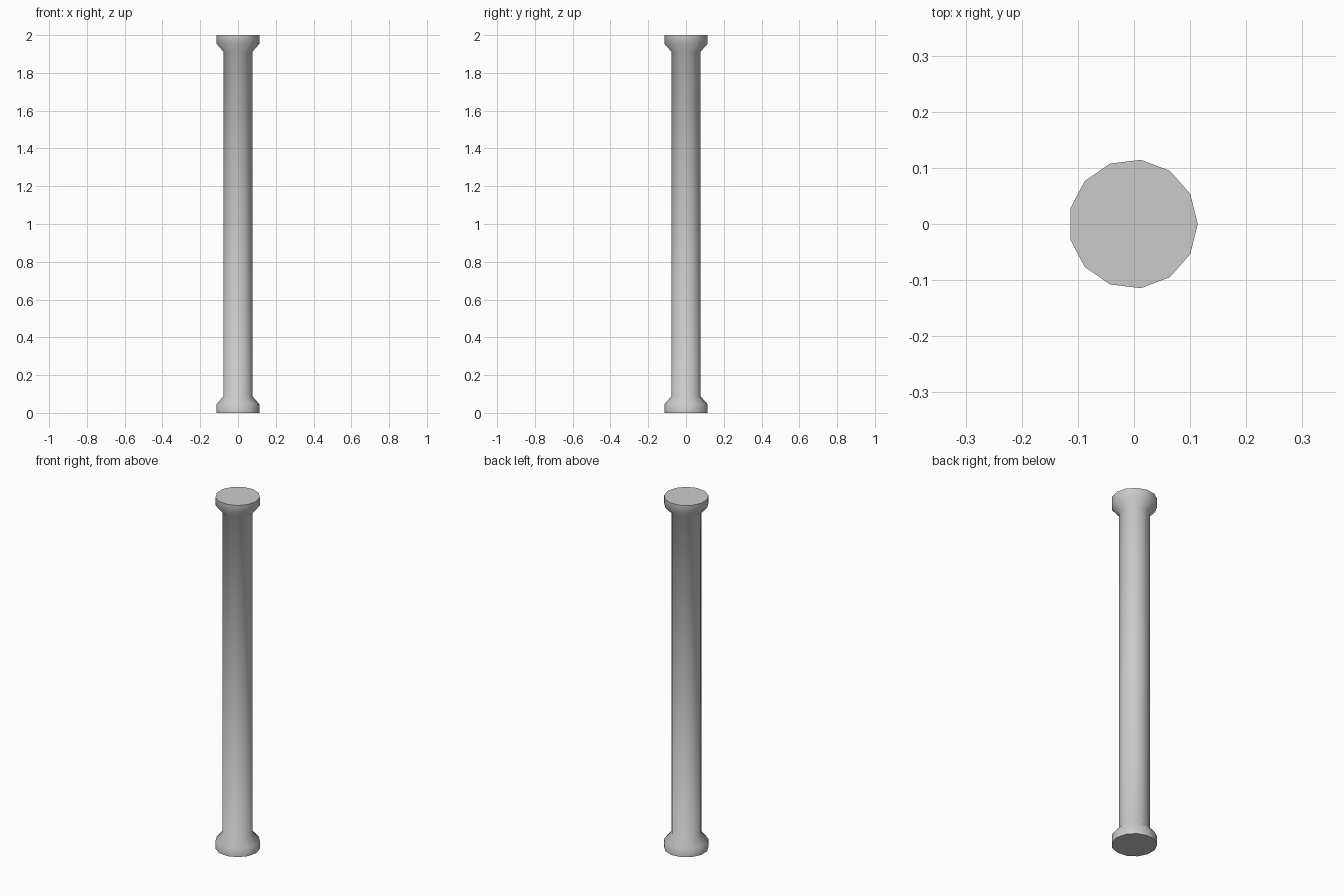
import bpy, bmesh, math

if "Cube" in bpy.data.objects:
    bpy.data.objects.remove(bpy.data.objects["Cube"])

SIDES = 13
R_END, R_SHAFT = 0.1152, 0.078
# (radius, height) profile from foot to head
profile = [(R_END, 0.0), (R_END, 0.046), (R_SHAFT, 0.088),
           (R_SHAFT, 1.912), (R_END, 1.954), (R_END, 2.0)]
# odd side count: shift so the bounding box is centred
x_off = -R_END * (1 - math.cos(math.pi / SIDES)) / 2

bm = bmesh.new()
rings = []
for r, z in profile:
    rings.append([bm.verts.new((x_off + r * math.cos(2 * math.pi * i / SIDES),
                                r * math.sin(2 * math.pi * i / SIDES), z))
                  for i in range(SIDES)])

# side walls
for a, b in zip(rings, rings[1:]):
    for i in range(SIDES):
        j = (i + 1) % SIDES
        bm.faces.new((a[i], a[j], b[j], b[i]))

# flat end caps
bm.faces.new(rings[0][::-1])
bm.faces.new(rings[-1])

mesh = bpy.data.meshes.new("flared_post")
bm.to_mesh(mesh)
bm.free()
post = bpy.data.objects.new("flared_post", mesh)
bpy.context.collection.objects.link(post)

# smooth sides, sharp cap rims
bpy.context.view_layer.objects.active = post
post.select_set(True)
bpy.ops.object.shade_smooth_by_angle(angle=math.radians(60))
